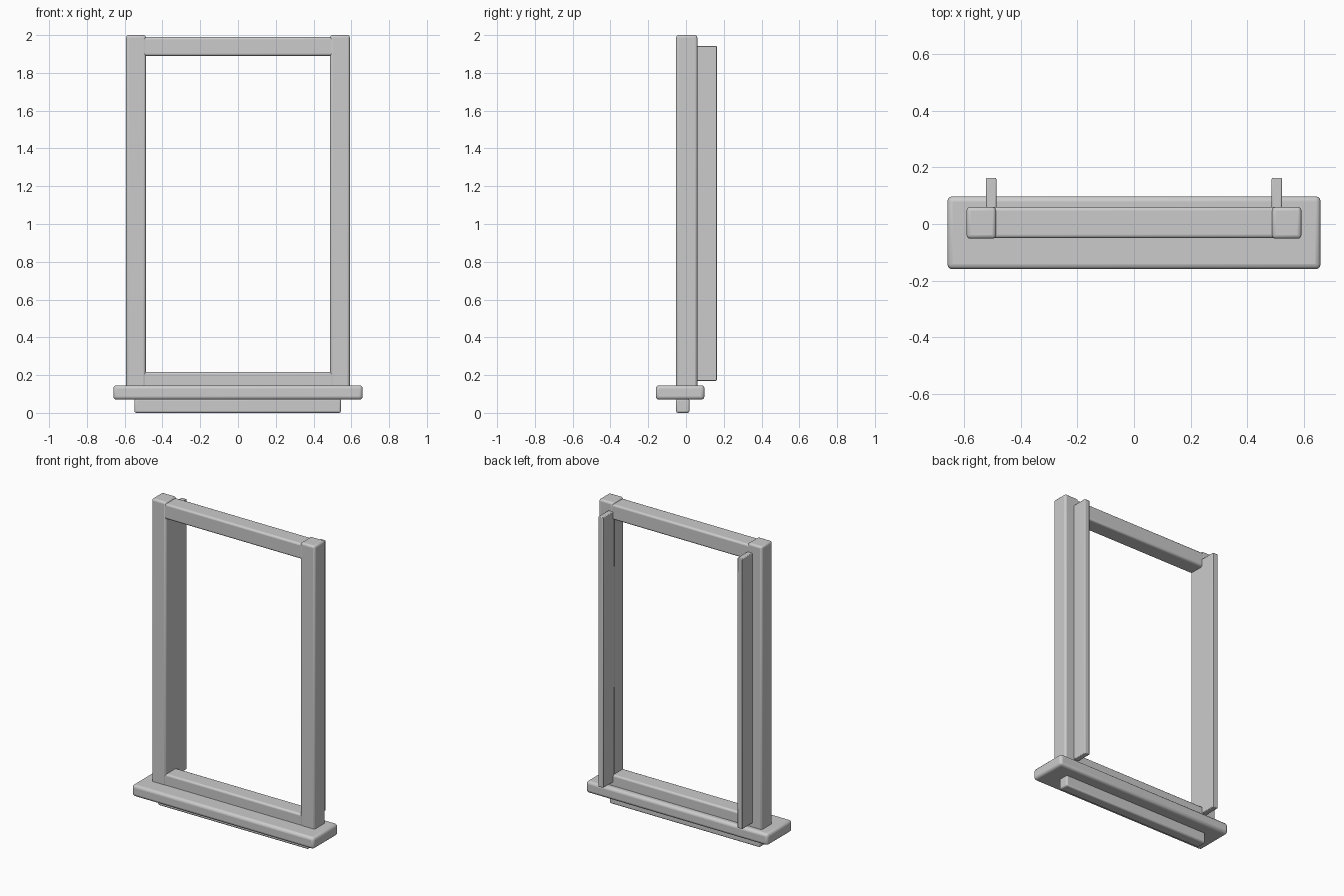
import bpy
import math
import bmesh
from mathutils import Vector

cube = bpy.data.objects.get("Cube")
if cube:
    bpy.data.objects.remove(cube, do_unlink=True)

paint = bpy.data.materials.new("grey paint")
paint.use_nodes = True
grey = (0.6, 0.6, 0.6, 1)
paint.diffuse_color = grey
paint.node_tree.nodes["Principled BSDF"].inputs["Base Color"].default_value = grey


def board(name, low, high, radius, segments=3):
    """Box between two corners with rounded edges."""
    low, high = Vector(low), Vector(high)
    mesh = bpy.data.meshes.new(name)
    bm = bmesh.new()
    bmesh.ops.create_cube(bm, size=1)
    bmesh.ops.scale(bm, vec=high - low, verts=bm.verts)
    bm.to_mesh(mesh)
    bm.free()
    obj = bpy.data.objects.new(name, mesh)
    obj.location = (low + high) / 2
    bpy.context.collection.objects.link(obj)
    mesh.materials.append(paint)
    bevel = obj.modifiers.new("rounded edges", "BEVEL")
    bevel.width = radius
    bevel.segments = segments
    bpy.ops.object.select_all(action="DESELECT")
    obj.select_set(True)
    bpy.context.view_layer.objects.active = obj
    bpy.ops.object.shade_smooth_by_angle(angle=math.radians(40))
    return obj


# Upright posts and the thin liners behind them
for side, s in (("left", 1), ("right", -1)):
    xs = sorted((s * 0.488, s * 0.592))
    board(side + "_jamb", (xs[0], -0.052, 0.12), (xs[1], 0.06, 2.0), 0.013)
    xs = sorted((s * 0.487, s * 0.523))
    board(side + "_liner", (xs[0], 0.045, 0.17), (xs[1], 0.163, 1.943), 0.004, 2)

# Rails between the posts
board("top_rail", (-0.51, -0.05, 1.89), (0.51, 0.06, 1.99), 0.012)
board("bottom_rail", (-0.51, -0.05, 0.12), (0.51, 0.06, 0.217), 0.012)

# Sill and the apron strip under it
board("sill", (-0.66, -0.16, 0.07), (0.66, 0.098, 0.146), 0.018)
board("apron", (-0.548, -0.052, 0), (0.545, 0.018, 0.075), 0.01)
